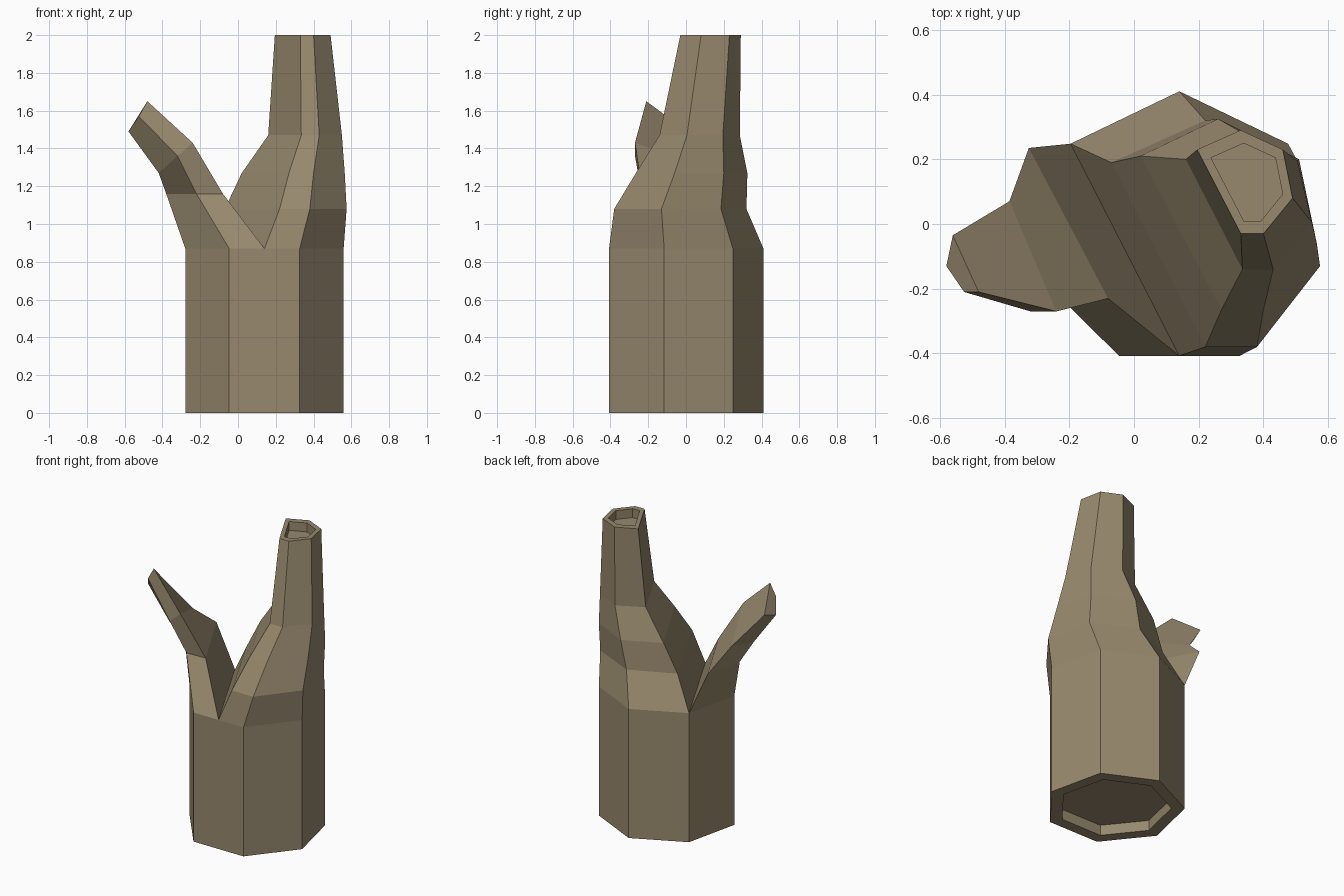
import bpy, bmesh
from math import sin, cos, radians
from mathutils import Vector

if "Cube" in bpy.data.objects:
    bpy.data.objects.remove(bpy.data.objects["Cube"])

bm = bmesh.new()


def ring(points):
    return [bm.verts.new(p) for p in points]


def loft(a, b):
    n = len(a)
    for i in range(n):
        j = (i + 1) % n
        bm.faces.new((a[i], a[j], b[j], b[i]))


def recessed_end(outer, scale, depth):
    """Rim, short inner wall and sunken cap."""
    c = sum((v.co for v in outer), Vector()) / len(outer)
    inner = ring([c + (v.co - c) * scale for v in outer])
    floor = ring([v.co + Vector((0, 0, depth)) for v in inner])
    loft(outer, inner)
    loft(inner, floor)
    bm.faces.new(floor)


# Trunk: seven-sided prism, starting at the front left corner, counter-clockwise
def heptagon(z):
    return ring([(0.14 + 0.43 * cos(radians(a)), -0.02 + 0.43 * sin(radians(a)), z)
                 for a in [-115.714 + 360 / 7 * i for i in range(7)]])


low, high = heptagon(0), heptagon(0.87)
fork = bm.verts.new((0.14, high[0].co.y, 0.87))   # front point of the crotch
bm.faces.new((low[0], low[1], high[1], fork, high[0]))
for i in range(1, 7):
    j = (i + 1) % 7
    bm.faces.new((low[i], low[j], high[j], high[i]))
recessed_end(low, 0.81, 0.07)

# Tall limb: six-sided, grows from the right part of the trunk top
tall = [fork] + high[1:6]
for z, pts in [
    (1.08, [(.22, -.38), (.38, -.38), (.575, -.13), (.51, .185), (.22, .32), (-.07, .19)]),
    (1.27, [(.27, -.265), (.40, -.265), (.565, -.06), (.51, .20), (.26, .325), (.02, .21)]),
    (1.47, [(.335, -.14), (.43, -.14), (.55, .005), (.505, .195), (.33, .285), (.16, .20)]),
    (2.00, [(.33, -.03), (.40, -.03), (.49, .08), (.46, .23), (.33, .29), (.195, .23)]),
]:
    nxt = ring([(x, y, z) for x, y in pts])
    loft(tall, nxt)
    tall = nxt
recessed_end(tall, 0.75, -0.06)

# Short broken limb: four-sided, leans out to the left
short = [fork, high[5], high[6], high[0]]
for pts in [
    [(-.08, -.23, 1.16), (-.325, .235, 1.16), (-.38, -.03, 1.16), (-.22, -.235, 1.16)],
    [(-.24, -.27, 1.43), (-.385, .07, 1.30), (-.42, -.125, 1.27), (-.32, -.27, 1.36)],
    [(-.48, -.21, 1.65), (-.56, -.035, 1.52), (-.58, -.13, 1.49), (-.525, -.21, 1.57)],
]:
    nxt = ring(pts)
    loft(short, nxt)
    short = nxt
bm.faces.new(short)

bmesh.ops.recalc_face_normals(bm, faces=bm.faces[:])
mesh = bpy.data.meshes.new("forked_trunk")
bm.to_mesh(mesh)
bm.free()
trunk = bpy.data.objects.new("forked_trunk", mesh)
bpy.context.collection.objects.link(trunk)

# Bark colour
bark = bpy.data.materials.new("bark")
bark.diffuse_color = (0.31, 0.25, 0.155, 1)
bark.use_nodes = True
bark.node_tree.nodes["Principled BSDF"].inputs["Base Color"].default_value = bark.diffuse_color
mesh.materials.append(bark)
